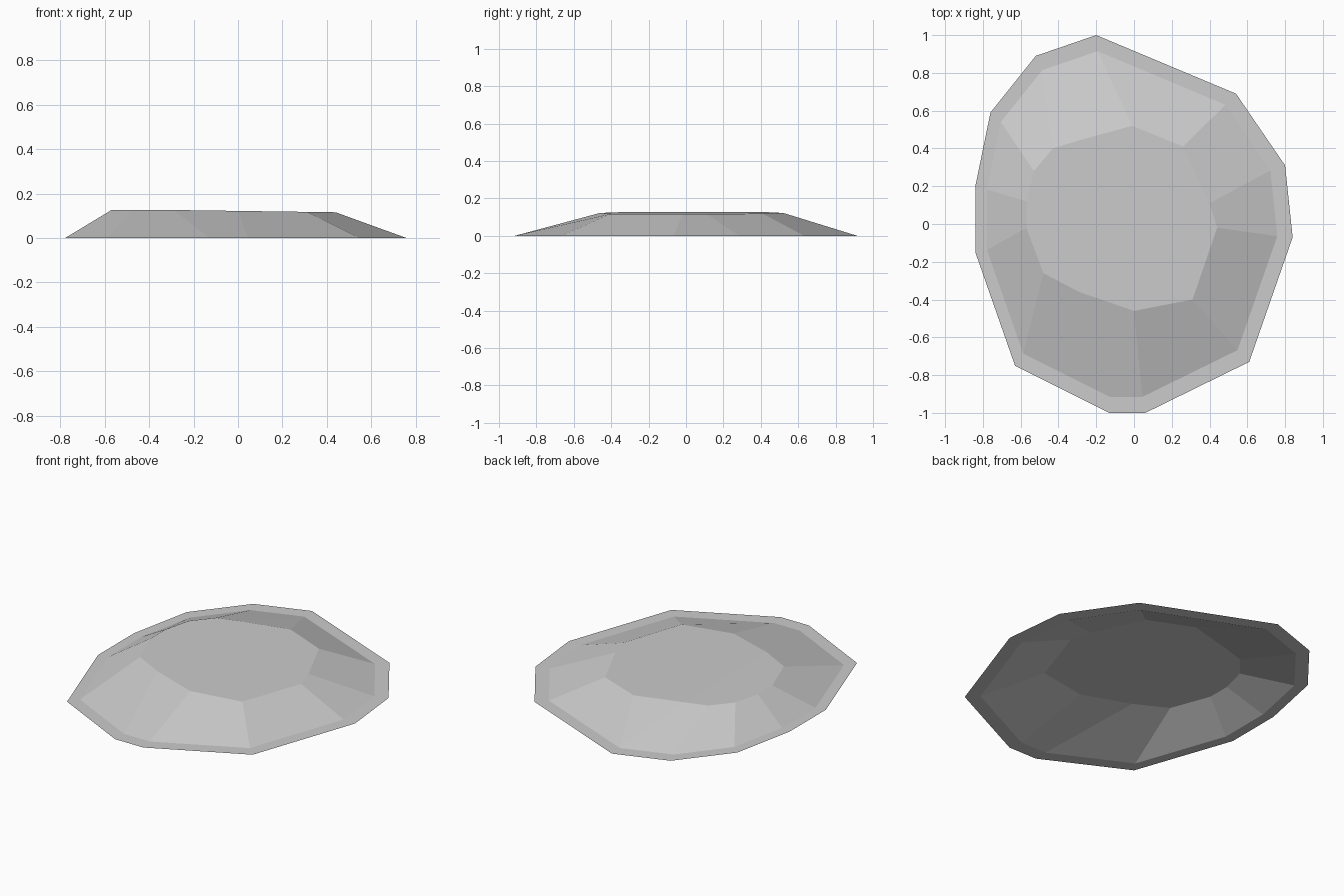
import bpy
import bmesh

cube = bpy.data.objects.get("Cube")
if cube:
    bpy.data.objects.remove(cube, do_unlink=True)

# Single stone-grey material
stone_grey = bpy.data.materials.new("stone_grey")
stone_grey.use_nodes = True
colour = (0.6, 0.6, 0.6, 1.0)
stone_grey.diffuse_color = colour
shader = next(n for n in stone_grey.node_tree.nodes if n.type == "BSDF_PRINCIPLED")
shader.inputs["Base Color"].default_value = colour

# Outer edge of the flat rim, counter-clockwise from the back
rim_outline = [
    (-.2, 1), (-.52, .89), (-.76, .59), (-.84, .2), (-.84, -.15), (-.63, -.75),
    (-.13, -1), (.06, -1), (.61, -.73), (.84, -.07), (.8, .31), (.54, .69),
]
# Edge of the raised plateau, one point for each rim point
plateau_outline = [
    (-.01, .52), (-.43, .4), (-.53, .28), (-.57, .12), (-.57, -.02), (-.48, -.26),
    (-.29, -.36), (0, -.46), (.31, -.4), (.44, -.02), (.4, .11), (.26, .41),
]
fold_point = (-.3, .44)   # far end of the crease across the plateau


def plateau_height(x):
    """Level on the right of the crease, sloping gently down to the left."""
    return .126 - .014 * max(0, x + .29)


def add_plateau_vert(mesh, point):
    x, y = point
    return mesh.verts.new((x, y, plateau_height(x)))


bm = bmesh.new()
outer = [bm.verts.new((x, y, 0)) for x, y in rim_outline]
foot = [bm.verts.new((x * .915 - .01, y * .915, 0)) for x, y in rim_outline]
crest = [add_plateau_vert(bm, p) for p in plateau_outline]
fold = add_plateau_vert(bm, fold_point)

# Flat rim and sloping flanks
count = len(outer)
for i in range(count):
    j = (i + 1) % count
    bm.faces.new((outer[i], outer[j], foot[j], foot[i]))
    start = fold if i == 0 else crest[i]
    bm.faces.new((foot[i], foot[j], crest[j], start))
bm.faces.new((foot[0], fold, crest[0]))

# Plateau in two facets, meeting at the crease
crease = 6
bm.faces.new([fold] + crest[1:crease + 1])
bm.faces.new([fold] + crest[crease:] + [crest[0]])

# Keep the open sheet facing upward
bm.normal_update()
bmesh.ops.reverse_faces(bm, faces=[f for f in bm.faces if f.normal.z < 0])

mesh = bpy.data.meshes.new("rock_mound")
bm.to_mesh(mesh)
bm.free()
mesh.materials.append(stone_grey)
mound = bpy.data.objects.new("rock_mound", mesh)
bpy.context.collection.objects.link(mound)
